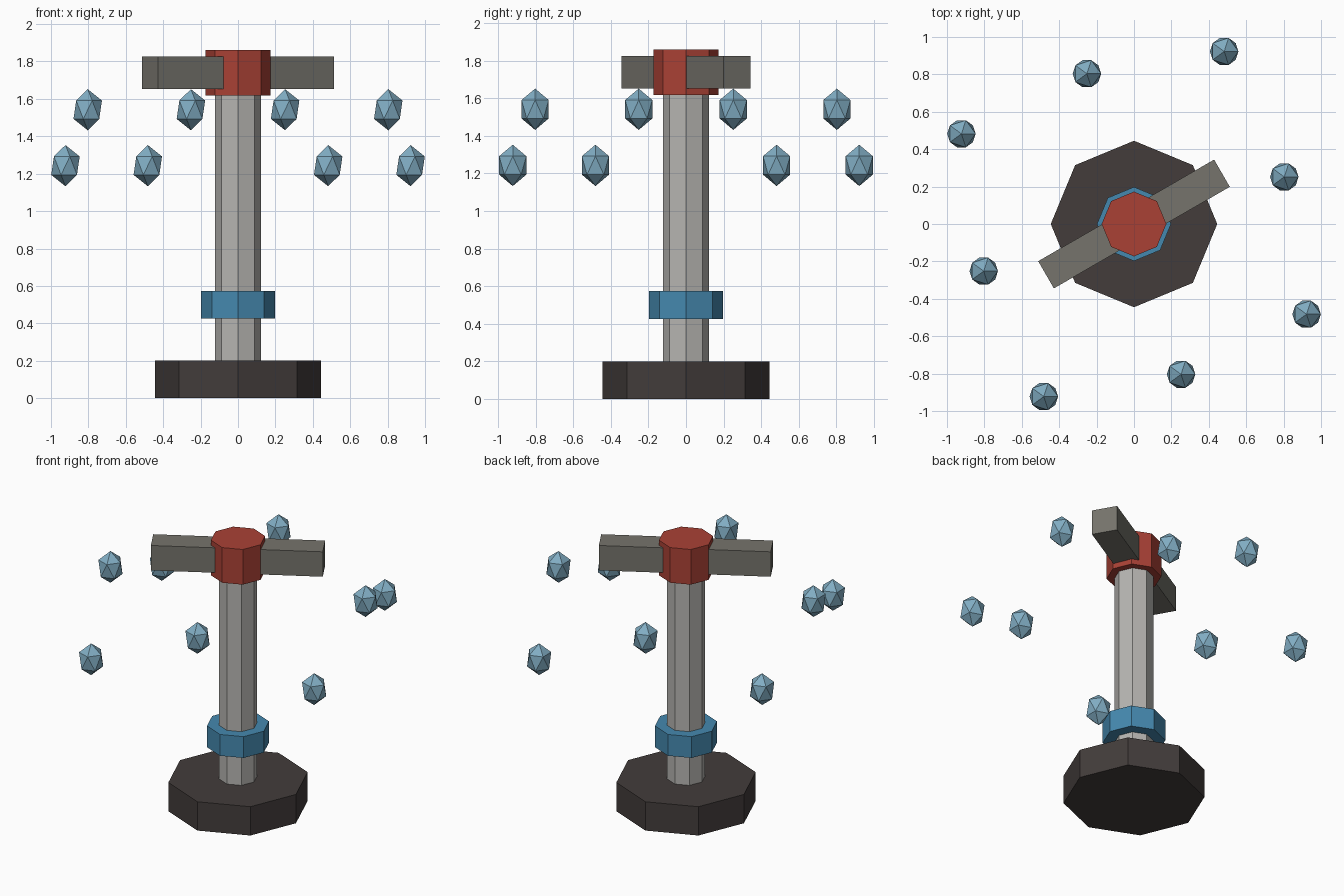
import bpy
from math import cos, sin, radians

cube = bpy.data.objects.get("Cube")
if cube:
    bpy.data.objects.remove(cube, do_unlink=True)


def material(name, rgb):
    mat = bpy.data.materials.new(name)
    mat.use_nodes = True
    mat.diffuse_color = (*rgb, 1)
    mat.node_tree.nodes["Principled BSDF"].inputs["Base Color"].default_value = (*rgb, 1)
    return mat


dark = material("dark stone", (0.056, 0.046, 0.044))
grey = material("pale metal", (0.47, 0.46, 0.44))
blue = material("blue band", (0.06, 0.25, 0.43))
red = material("red head", (0.40, 0.053, 0.036))
steel = material("dull steel", (0.18, 0.174, 0.15))
ice = material("pale blue crystal", (0.22, 0.42, 0.55))


def finish(name, mat):
    obj = bpy.context.object
    obj.name = name
    obj.data.materials.append(mat)
    return obj


def octagon(name, radius, bottom, top, mat):
    bpy.ops.mesh.primitive_cylinder_add(
        vertices=8, radius=radius, depth=top - bottom,
        location=(0, 0, (bottom + top) / 2))
    return finish(name, mat)


# Upright octagonal parts
octagon("base", 0.445, 0, 0.2, dark)
octagon("column", 0.123, 0.2, 1.7, grey)
octagon("collar", 0.198, 0.425, 0.573, blue)
octagon("head", 0.173, 1.617, 1.861, red)

# Crossbar through the head
bpy.ops.mesh.primitive_cube_add(size=1, location=(0, 0, 1.74), rotation=(0, 0, radians(30)))
finish("crossbar", steel).scale = (1.086, 0.168, 0.173)

# Floating crystals, alternating high inner and low outer
for i in range(8):
    radius, height = ((0.842, 1.542), (1.041, 1.243))[i % 2]
    angle = radians(17.4 + 45 * i)
    bpy.ops.mesh.primitive_ico_sphere_add(
        subdivisions=1, radius=1,
        location=(radius * cos(angle), radius * sin(angle), height))
    finish(f"crystal_{i + 1}", ice).scale = (0.085, 0.085, 0.11)
